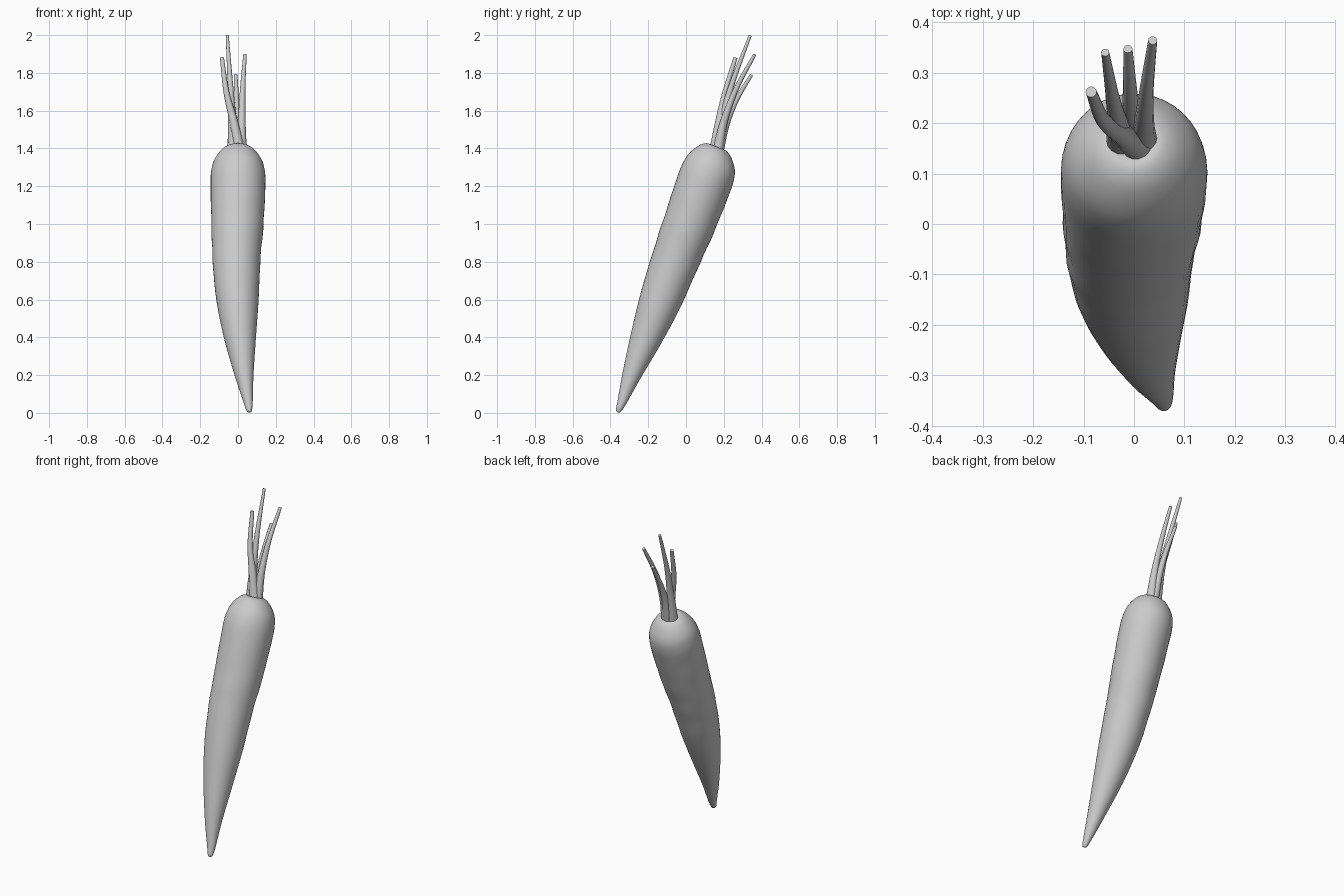
import bpy, bmesh, math
from mathutils import Vector

cube = bpy.data.objects.get("Cube")
if cube:
    bpy.data.objects.remove(cube, do_unlink=True)

grey = bpy.data.materials.new("plain grey")
grey.use_nodes = True
colour = (0.6, 0.6, 0.6, 1)
grey.diffuse_color = colour
grey.node_tree.nodes["Principled BSDF"].inputs["Base Color"].default_value = colour


def smooth_path(points, steps):
    """Catmull-Rom samples through (x, y, z, radius) points."""
    p = [Vector(q) for q in points]
    p = [2 * p[0] - p[1]] + p + [2 * p[-1] - p[-2]]
    out = []
    for a, b, c, d in zip(p, p[1:], p[2:], p[3:]):
        for i in range(steps):
            t = i / steps
            out.append(0.5 * (2 * b + (c - a) * t + (2 * a - 5 * b + 4 * c - d) * t * t
                              + (3 * b - a - 3 * c + d) * t ** 3))
    return out + [p[-2]]


def loft(name, points, sides, steps, axis=None, bump=None):
    """Round tapering body along a path, with closed ends."""
    path = smooth_path(points, steps)
    bm = bmesh.new()
    rings = []
    for i, s in enumerate(path):
        before, after = path[max(i - 1, 0)], path[min(i + 1, len(path) - 1)]
        along = axis or (after - before).to_3d().normalized()
        across = Vector((1, 0, 0))
        across = (across - along * across.dot(along)).normalized()
        other = along.cross(across)
        ring = []
        for k in range(sides):
            a = math.tau * k / sides
            r = max(s.w, 0.001) * (1 + (bump(a, s.z) if bump else 0))
            ring.append(bm.verts.new(s.to_3d() + (across * math.cos(a) + other * math.sin(a)) * r))
        rings.append(ring)
    for low, high in zip(rings, rings[1:]):
        for k in range(sides):
            n = (k + 1) % sides
            bm.faces.new((low[k], low[n], high[n], high[k]))
    bm.faces.new(rings[0][::-1])
    bm.faces.new(rings[-1])
    mesh = bpy.data.meshes.new(name)
    bm.to_mesh(mesh)
    bm.free()
    mesh.materials.append(grey)
    obj = bpy.data.objects.new(name, mesh)
    bpy.context.collection.objects.link(obj)
    bpy.ops.object.select_all(action="DESELECT")
    obj.select_set(True)
    bpy.context.view_layer.objects.active = obj
    bpy.ops.object.shade_smooth_by_angle(angle=math.radians(50))
    return obj


def growth_creases(a, z):
    """Faint uneven ripples on the upper root."""
    fade = max(0, 1 - abs(z - 0.9) / 0.4)
    return 0.014 * fade * math.sin(38 * z + 2 * math.sin(a)) * math.sin(2 * a + 5 * z)


# Root: leaning tapered body with a rounded shoulder and a shallow crown dip
loft("root", [
    (0.06, -0.362, 0.003, 0.003), (0.059, -0.358, 0.012, 0.014),
    (0.053, -0.338, 0.06, 0.025), (0.032, -0.288, 0.2, 0.05),
    (0.01, -0.21, 0.4, 0.085), (-0.003, -0.134, 0.6, 0.112),
    (-0.008, -0.06, 0.8, 0.126), (-0.003, 0.017, 1.0, 0.138),
    (0, 0.09, 1.2, 0.145), (0, 0.12, 1.28, 0.142),
    (0, 0.141, 1.335, 0.126), (0, 0.156, 1.385, 0.09),
    (0, 0.163, 1.408, 0.052), (0, 0.161, 1.4, 0.02),
], 40, 5, Vector((0, 0.37, 0.93)).normalized(), growth_creases)

# Stems: four cut leaf stalks fanning out of the crown
stems = {
    "stem_right": [(0.006, 0.155, 1.4, 0.03), (-0.025, 0.178, 1.55, 0.022),
                   (-0.062, 0.208, 1.7, 0.015), (-0.085, 0.262, 1.88, 0.011)],
    "stem_tall": [(-0.025, 0.165, 1.4, 0.03), (-0.032, 0.2, 1.58, 0.021),
                  (-0.042, 0.25, 1.76, 0.014), (-0.057, 0.34, 1.998, 0.008)],
    "stem_short": [(0, 0.175, 1.4, 0.028), (-0.005, 0.212, 1.53, 0.02),
                   (-0.008, 0.268, 1.66, 0.014), (-0.012, 0.347, 1.79, 0.009)],
    "stem_left": [(0.018, 0.17, 1.4, 0.028), (0.02, 0.203, 1.55, 0.02),
                  (0.025, 0.268, 1.72, 0.014), (0.037, 0.364, 1.897, 0.009)],
}
for name, points in stems.items():
    loft(name, points, 14, 6)
